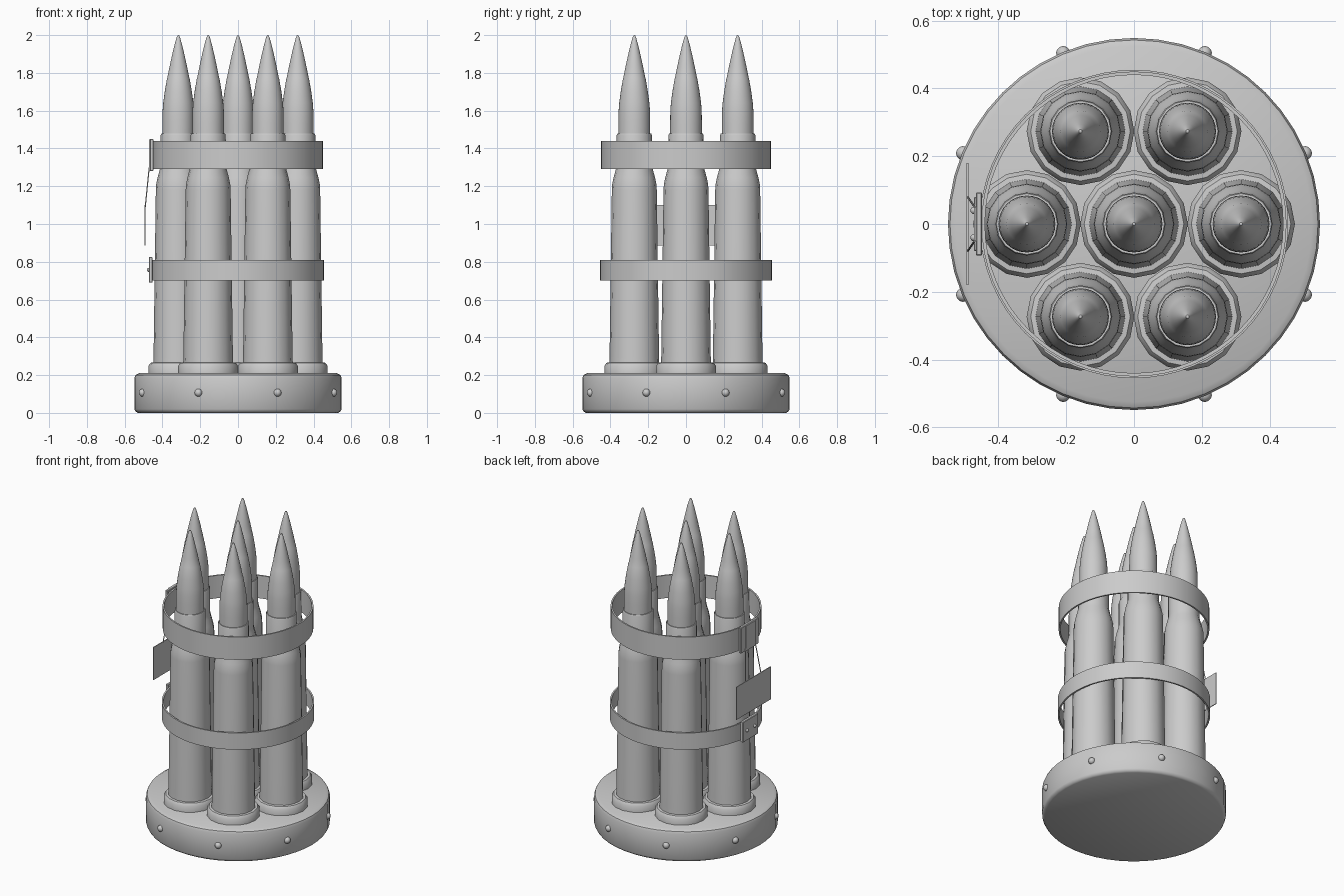
import bpy, bmesh, math
from mathutils import Vector

if "Cube" in bpy.data.objects:
    bpy.data.objects.remove(bpy.data.objects["Cube"])


def finish(name, bm, angle=35):
    bmesh.ops.recalc_face_normals(bm, faces=bm.faces)
    me = bpy.data.meshes.new(name)
    bm.to_mesh(me)
    bm.free()
    ob = bpy.data.objects.new(name, me)
    bpy.context.collection.objects.link(ob)
    bpy.ops.object.select_all(action='DESELECT')
    bpy.context.view_layer.objects.active = ob
    ob.select_set(True)
    bpy.ops.object.shade_smooth_by_angle(angle=math.radians(angle))
    return ob


def lathe(name, profile, sides, loc=(0, 0, 0), closed=False):
    """Spin (radius, z) points around z; radius 0 makes a pole."""
    bm = bmesh.new()
    rings = []
    for r, z in profile:
        if r == 0:
            rings.append([bm.verts.new((0, 0, z))] * sides)
        else:
            rings.append([bm.verts.new((r * math.cos(math.tau * i / sides),
                                        r * math.sin(math.tau * i / sides), z))
                          for i in range(sides)])
    pairs = list(zip(rings, rings[1:]))
    if closed:
        pairs.append((rings[-1], rings[0]))
    for a, b in pairs:
        for i in range(sides):
            j = (i + 1) % sides
            bm.faces.new(dict.fromkeys((a[i], a[j], b[j], b[i])))
    ob = finish(name, bm)
    ob.location = loc
    return ob


def box(name, lo, hi, bevel=0.0):
    bm = bmesh.new()
    bmesh.ops.create_cube(bm, size=1)
    lo, hi = Vector(lo), Vector(hi)
    for v in bm.verts:
        v.co = (lo + hi) / 2 + v.co * (hi - lo)
    if bevel:
        bmesh.ops.bevel(bm, geom=bm.edges[:], offset=bevel, segments=1, affect='EDGES')
    return finish(name, bm)


def stud(name, loc, r):
    bm = bmesh.new()
    bmesh.ops.create_uvsphere(bm, u_segments=12, v_segments=8, radius=r)
    finish(name, bm, 60).location = loc


def cord(name, a, b, r):
    a, b = Vector(a), Vector(b)
    bm = bmesh.new()
    bmesh.ops.create_cone(bm, cap_ends=True, segments=8, radius1=r, radius2=r,
                          depth=(b - a).length)
    ob = finish(name, bm)
    ob.rotation_euler = (b - a).to_track_quat('Z', 'Y').to_euler()
    ob.location = (a + b) / 2


# Round base with softened rims and side rivets
lathe("base", [(0, 0), (0.53, 0), (0.542, 0.007), (0.549, 0.02), (0.549, 0.185),
               (0.543, 0.2), (0.525, 0.21), (0, 0.213)], 48)
for k in range(8):
    a = math.radians(22.5 + 45 * k)
    stud("base_rivet", (0.546 * math.cos(a), 0.546 * math.sin(a), 0.107), 0.021)

# Seven shells: one in the middle, six around it
case = [(0, 0.205), (0.159, 0.205), (0.159, 0.248), (0.147, 0.265), (0.132, 0.267),
        (0.131, 0.3), (0.119, 1.18), (0.117, 1.21), (0.11, 1.245), (0.099, 1.285),
        (0.094, 1.31), (0.093, 1.47), (0.09, 1.478), (0.082, 1.478), (0, 1.478)]
bullet = [(0, 1.46), (0.084, 1.46), (0.084, 1.54), (0.083, 1.6), (0.08, 1.64),
          (0.072, 1.7), (0.06, 1.77), (0.058, 1.775), (0.047, 1.83), (0.034, 1.89),
          (0.021, 1.945), (0.01, 1.985), (0.005, 1.997), (0, 2.0)]
spots = [(0, 0)] + [(0.316 * math.cos(math.radians(60 * k)),
                     0.316 * math.sin(math.radians(60 * k))) for k in range(6)]
for x, y in spots:
    lathe("shell_case", case, 16, (x, y, 0))
    lathe("shell_tip", bullet, 32, (x, y, 0))

# Two metal bands around the bundle
for name, r, z0, z1 in (("upper_band", 0.45, 1.29, 1.44), ("lower_band", 0.455, 0.70, 0.81)):
    lathe(name, [(r - 0.01, z0), (r, z0), (r, z1), (r - 0.01, z1)], 64, closed=True)

# Clasps on the left side
box("upper_clasp", (-0.467, -0.093, 1.28), (-0.448, 0.093, 1.45), 0.003)
box("upper_clasp_strip", (-0.472, -0.05, 1.283), (-0.46, 0.05, 1.447))
box("lower_clasp", (-0.472, -0.08, 0.69), (-0.452, 0.08, 0.825), 0.003)
for y in (-0.04, 0.04):
    stud("lower_clasp_pin", (-0.472, y, 0.757), 0.011)

# Blank tag hanging on two cords
box("tag", (-0.494, -0.18, 0.885), (-0.489, 0.18, 1.1))
for s in (-1, 1):
    cord("tag_cord", (-0.47, 0.05 * s, 1.3), (-0.491, 0.08 * s, 1.09), 0.003)
